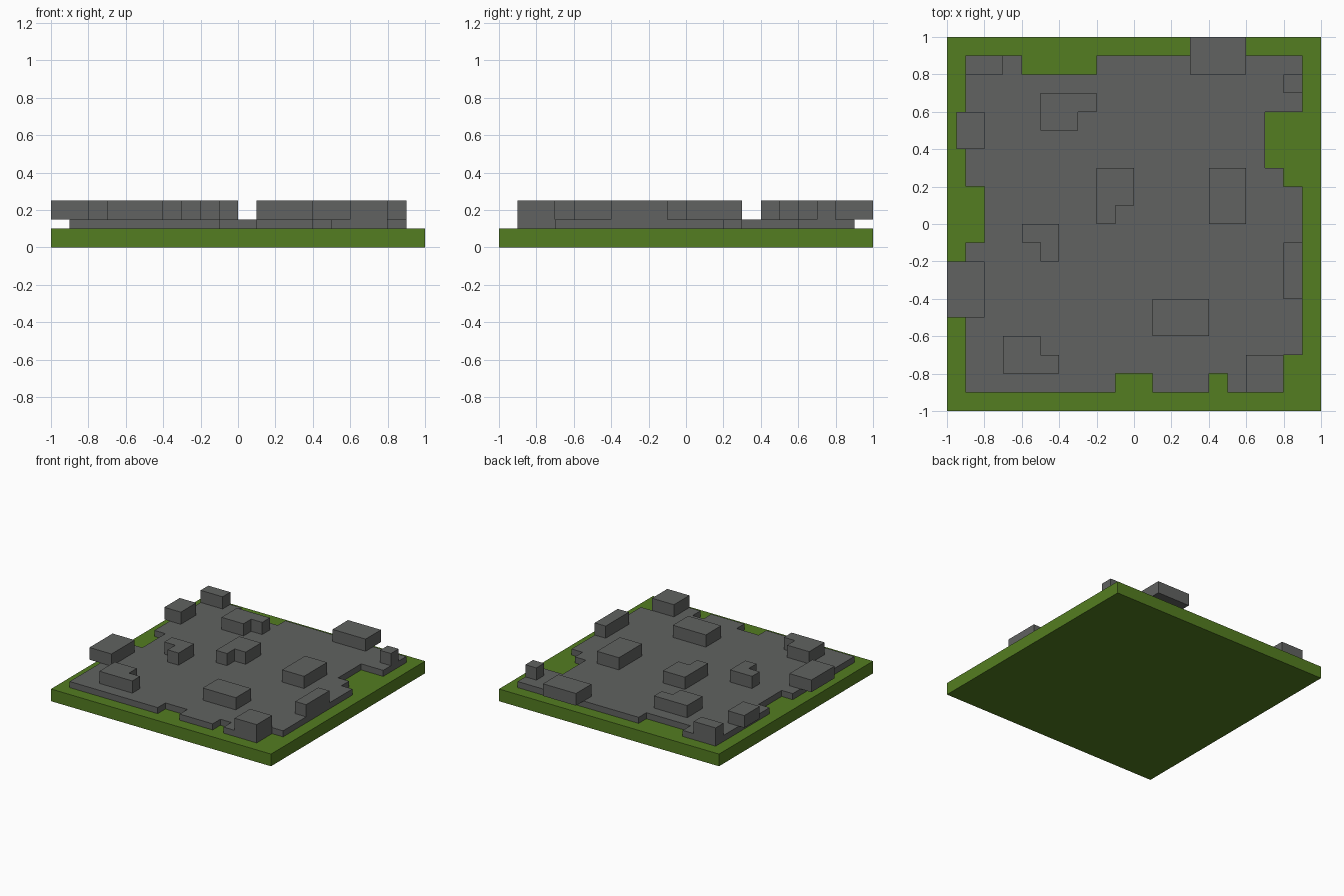
import bpy, bmesh

cube = bpy.data.objects.get("Cube")
if cube:
    bpy.data.objects.remove(cube, do_unlink=True)


def make_material(name, rgb):
    mat = bpy.data.materials.new(name)
    mat.use_nodes = True
    mat.diffuse_color = (*rgb, 1)
    bsdf = next(n for n in mat.node_tree.nodes if n.type == 'BSDF_PRINCIPLED')
    bsdf.inputs["Base Color"].default_value = (*rgb, 1)
    return mat


def prism(name, outline, z0, z1, mat):
    """Extrude a counter-clockwise outline from z0 up to z1."""
    bm = bmesh.new()
    face = bm.faces.new([bm.verts.new((x, y, z0)) for x, y in outline])
    top = bmesh.ops.extrude_face_region(bm, geom=[face], use_keep_orig=True)["geom"]
    verts = [v for v in top if isinstance(v, bmesh.types.BMVert)]
    bmesh.ops.translate(bm, verts=verts, vec=(0, 0, z1 - z0))
    bmesh.ops.recalc_face_normals(bm, faces=bm.faces)
    mesh = bpy.data.meshes.new(name)
    bm.to_mesh(mesh)
    bm.free()
    mesh.materials.append(mat)
    obj = bpy.data.objects.new(name, mesh)
    bpy.context.collection.objects.link(obj)
    return obj


def rect(x0, x1, y0, y1):
    return [(x0, y0), (x1, y0), (x1, y1), (x0, y1)]


grass = make_material("grass green", (0.088, 0.205, 0.015))
stone = make_material("stone grey", (0.119, 0.123, 0.119))

BASE_TOP, SLAB_TOP, BLOCK_TOP = 0.10, 0.15, 0.25

# Square grass base
prism("grass_base", rect(-1, 1, -1, 1), 0, BASE_TOP, grass)

# Thin stone paving with a ragged, stepped edge
paving = [
    (-.9, -.9), (-.1, -.9), (-.1, -.8), (.1, -.8), (.1, -.9), (.4, -.9),
    (.4, -.8), (.5, -.8), (.5, -.9), (.8, -.9), (.8, -.7), (.9, -.7),
    (.9, .2), (.8, .2), (.8, .3), (.7, .3), (.7, .6), (.9, .6), (.9, .9),
    (-.2, .9), (-.2, .8), (-.6, .8), (-.6, .9), (-.9, .9),
    (-.9, .2), (-.8, .2), (-.8, -.1), (-.9, -.1)]
prism("stone_paving", paving, BASE_TOP, SLAB_TOP, stone)

# Raised rectangular blocks, some overhanging the paving
blocks = {
    "back_left_block": rect(.3, .6, .8, 1),
    "back_right_corner_block": rect(-.9, -.7, .8, .9),
    "back_left_small_block": rect(.8, .9, .7, .8),
    "right_edge_back_block": rect(-.95, -.8, .4, .6),
    "right_edge_front_block": rect(-1, -.8, -.5, -.2),
    "left_edge_block": rect(.8, .9, -.4, -.1),
    "left_centre_block": rect(.4, .6, 0, .3),
    "front_centre_block": rect(.1, .4, -.6, -.4),
    "front_left_corner_block": rect(.6, .8, -.9, -.7),
    # L-shaped blocks
    "back_l_block": [(-.5, .5), (-.3, .5), (-.3, .6), (-.2, .6), (-.2, .7), (-.5, .7)],
    "centre_l_block": [(-.2, 0), (-.1, 0), (-.1, .1), (0, .1), (0, .3), (-.2, .3)],
    "right_l_block": [(-.5, -.2), (-.4, -.2), (-.4, 0), (-.6, 0), (-.6, -.1), (-.5, -.1)],
    "front_l_block": [(-.7, -.8), (-.4, -.8), (-.4, -.7), (-.5, -.7), (-.5, -.6), (-.7, -.6)],
}
for name, outline in blocks.items():
    prism(name, outline, SLAB_TOP, BLOCK_TOP, stone)
